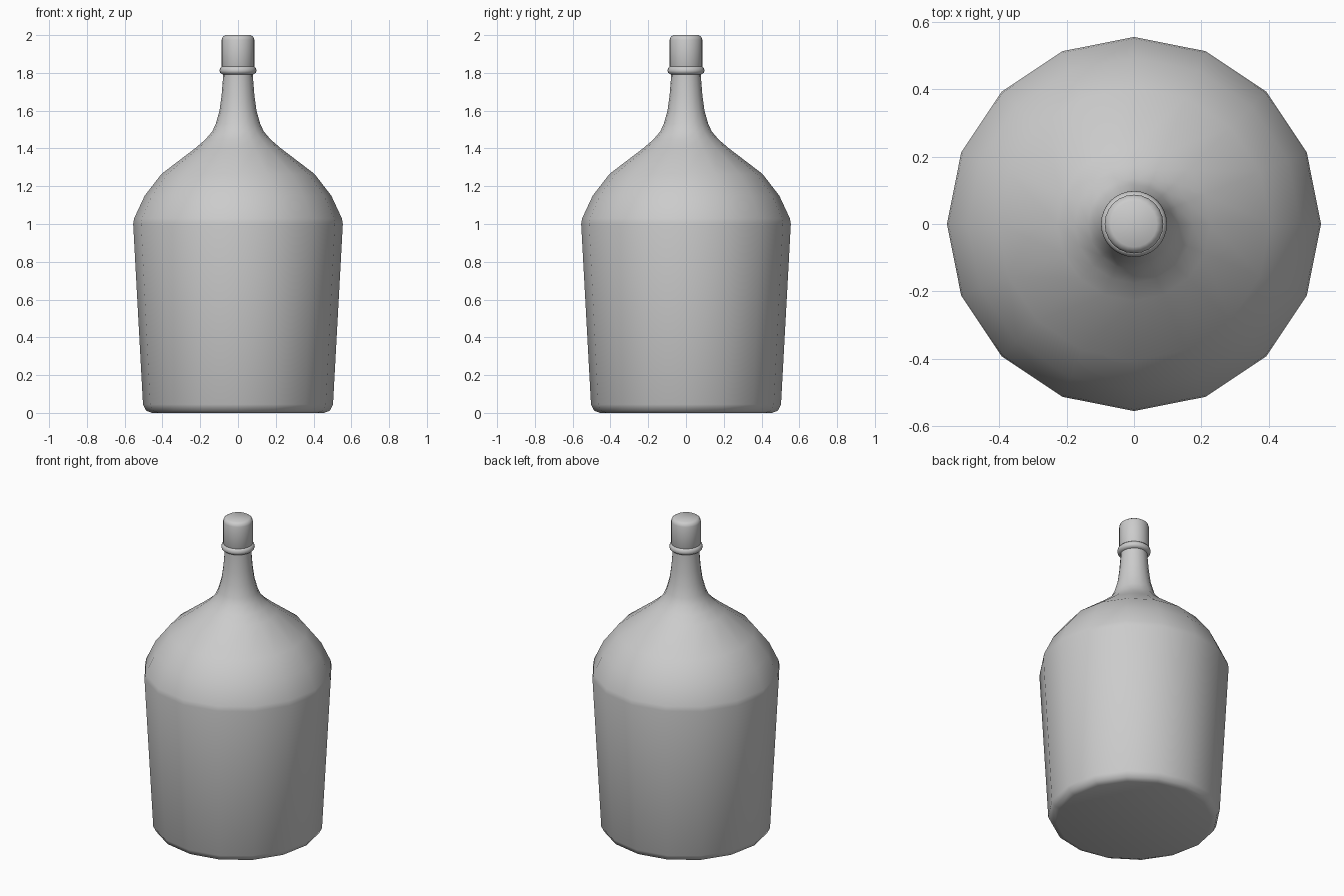
import bpy, bmesh, math

cube = bpy.data.objects.get("Cube")
if cube:
    bpy.data.objects.remove(cube)

SIDES = 16

grey = bpy.data.materials.new("plain_grey")
grey.use_nodes = True
grey.diffuse_color = (0.6, 0.6, 0.6, 1)
grey.node_tree.nodes["Principled BSDF"].inputs["Base Color"].default_value = (0.6, 0.6, 0.6, 1)


def lathe(name, profile, sides=SIDES, closed=False, angle=60):
    """Revolve (radius, height) points; open ends get flat caps."""
    bm = bmesh.new()
    rings = []
    for r, z in profile:
        rings.append([bm.verts.new((r * math.cos(a), r * math.sin(a), z))
                      for a in (2 * math.pi * i / sides for i in range(sides))])
    pairs = list(zip(rings, rings[1:]))
    if closed:
        pairs.append((rings[-1], rings[0]))
    for low, high in pairs:
        for i in range(sides):
            j = (i + 1) % sides
            bm.faces.new((low[i], low[j], high[j], high[i]))
    if not closed:
        bm.faces.new(rings[0][::-1])
        bm.faces.new(rings[-1])
    bmesh.ops.recalc_face_normals(bm, faces=bm.faces)
    mesh = bpy.data.meshes.new(name)
    bm.to_mesh(mesh)
    bm.free()
    mesh.materials.append(grey)
    obj = bpy.data.objects.new(name, mesh)
    bpy.context.collection.objects.link(obj)
    bpy.ops.object.select_all(action="DESELECT")
    obj.select_set(True)
    bpy.context.view_layer.objects.active = obj
    bpy.ops.object.shade_smooth_by_angle(angle=math.radians(angle))
    return obj


# Tapered body, rounded shoulder and slim neck
lathe("bottle_body", [
    (0.455, 0.0), (0.487, 0.012), (0.503, 0.045), (0.555, 1.0),
    (0.55, 1.03), (0.494, 1.15), (0.405, 1.265), (0.228, 1.40),
    (0.175, 1.445), (0.136, 1.49), (0.118, 1.53), (0.098, 1.60),
    (0.087, 1.68), (0.079, 1.78), (0.079, 1.83),
])

# Rounded collar at the lip
lathe("neck_ring", [
    (0.07, 1.79), (0.084, 1.793), (0.094, 1.80), (0.098, 1.812),
    (0.094, 1.826), (0.086, 1.834), (0.07, 1.836),
], sides=32, closed=True)

# Stopper with a softened top edge
lathe("stopper", [
    (0.08, 1.82), (0.087, 1.835), (0.087, 1.975), (0.082, 1.99), (0.068, 2.0),
], sides=24)
